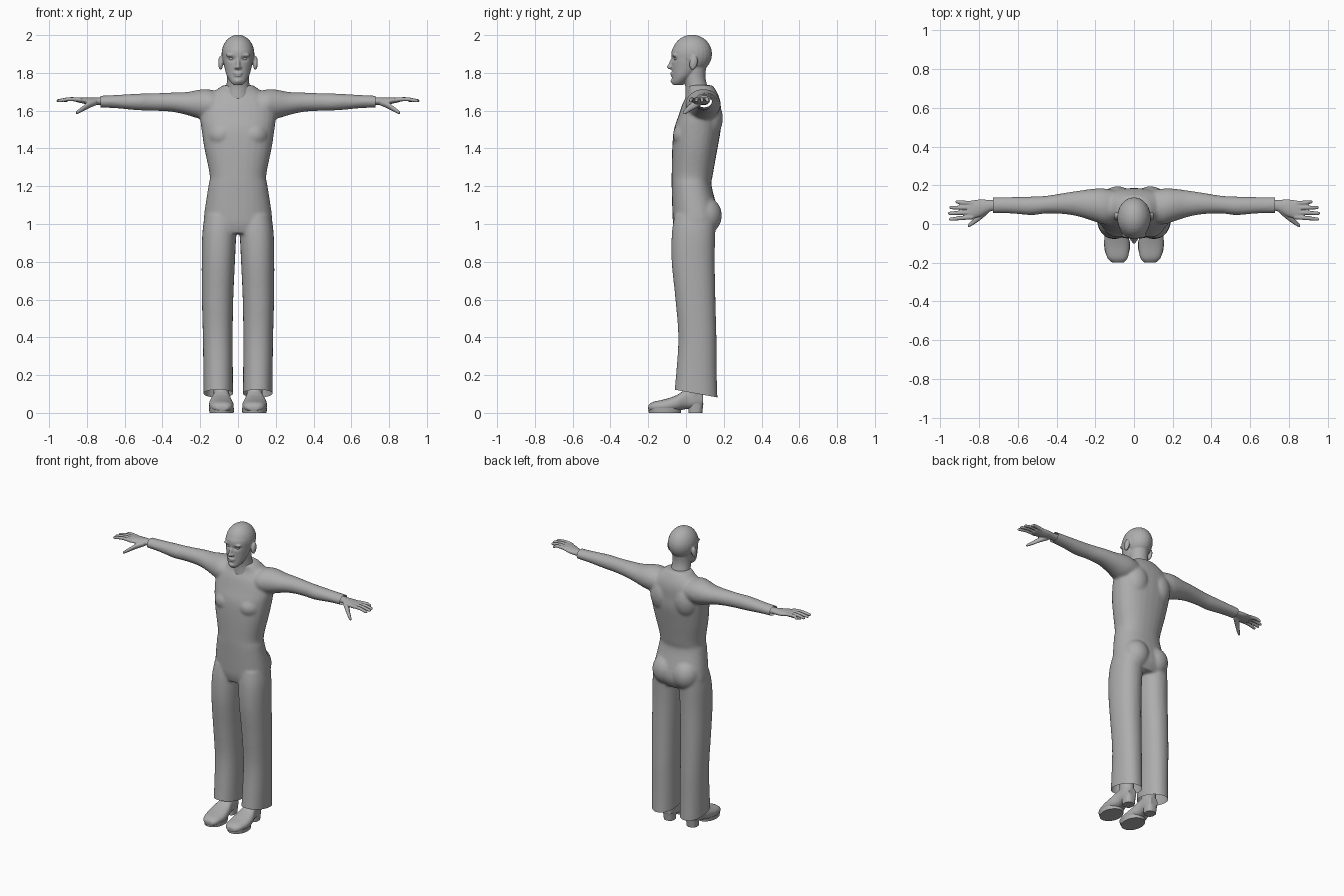
import bpy, bmesh, math
from mathutils import Vector, Matrix

cube = bpy.data.objects.get("Cube")
if cube:
    bpy.data.objects.remove(cube, do_unlink=True)

grey = bpy.data.materials.new("plain grey")
grey.use_nodes = True
COLOUR = (0.42, 0.42, 0.42, 1)
grey.diffuse_color = COLOUR
grey.node_tree.nodes["Principled BSDF"].inputs["Base Color"].default_value = COLOUR
SIDES = (1, -1)


def spline(secs, steps=5):
    """Smooth interpolation through the given cross-sections."""
    out = []
    for i in range(len(secs) - 1):
        p = [secs[max(i - 1, 0)], secs[i], secs[i + 1], secs[min(i + 2, len(secs) - 1)]]
        for k in range(steps):
            t = k / steps
            out.append([b + t / 2 * (c - a + t * (2*a - 5*b + 4*c - d + t * (3*(b - c) + d - a)))
                        for a, b, c, d in zip(*p)])
    return out + [list(secs[-1])]


def loft(bm, axis, secs, side=1, sides=28, power=2.0):
    """Closed tube; section = (position on axis, two centre coords, two radii)."""
    rings = []
    for a, b, c, rb, rc in spline(secs):
        ring = []
        for i in range(sides):
            t = math.tau * i / sides
            u, v = math.cos(t), math.sin(t)
            u = b + rb * math.copysign(abs(u) ** (2 / power), u)
            v = c + rc * math.copysign(abs(v) ** (2 / power), v)
            x, y, z = {"x": (a, u, v), "y": (u, a, v), "z": (u, v, a)}[axis]
            ring.append(bm.verts.new((x * side, y, z)))
        rings.append(ring)
    for r, q in zip(rings, rings[1:]):
        for i in range(sides):
            j = (i + 1) % sides
            bm.faces.new((r[i], r[j], q[j], q[i]))
    bm.faces.new(rings[0])
    bm.faces.new(rings[-1])


def blob(bm, centre, radii, tilt=0):
    m = Matrix.Translation(centre) @ Matrix.Rotation(tilt, 4, "X") @ Matrix.Diagonal((*radii, 1))
    bmesh.ops.create_uvsphere(bm, u_segments=24, v_segments=16, radius=1, matrix=m)


def finish(bm, name, voxel=0, smooth=4, cuts=(), sculpt=None):
    """Fuse overlapping volumes, then trim open ends with planes."""
    bmesh.ops.recalc_face_normals(bm, faces=bm.faces)
    me = bpy.data.meshes.new(name)
    bm.to_mesh(me)
    bm.free()
    ob = bpy.data.objects.new(name, me)
    bpy.context.collection.objects.link(ob)
    if voxel:
        mod = ob.modifiers.new("fuse", "REMESH")
        mod.mode, mod.voxel_size = "VOXEL", voxel
        mod = ob.modifiers.new("soften", "SMOOTH")
        mod.factor, mod.iterations = 0.5, smooth
        deps = bpy.context.evaluated_depsgraph_get()
        me = bpy.data.meshes.new_from_object(ob.evaluated_get(deps))
        ob.modifiers.clear()
        ob.data = me
    bm = bmesh.new()
    bm.from_mesh(me)
    for point, normal in cuts:
        bmesh.ops.bisect_plane(bm, geom=bm.verts[:] + bm.edges[:] + bm.faces[:],
                               plane_co=point, plane_no=normal, clear_outer=True)
    if sculpt:
        for v in bm.verts:
            sculpt(v)
    bm.to_mesh(me)
    bm.free()
    me.materials.clear()
    me.materials.append(grey)
    bpy.ops.object.select_all(action="DESELECT")
    ob.select_set(True)
    bpy.context.view_layer.objects.active = ob
    bpy.ops.object.shade_smooth_by_angle(angle=math.radians(50))
    return ob


# Clothed body: torso, sleeves and trousers in one skin
bm = bmesh.new()
loft(bm, "z", [(.95, 0, .045, .13, .10), (1.0, 0, .052, .178, .12), (1.06, 0, .05, .178, .122),
               (1.2, 0, .03, .157, .106), (1.26, 0, .033, .15, .109), (1.4, 0, .047, .178, .12),
               (1.5, 0, .06, .193, .124), (1.57, 0, .072, .2, .113), (1.64, 0, .083, .185, .10),
               (1.69, 0, .088, .14, .08), (1.735, 0, .075, .08, .066)], power=2.3)
for s in SIDES:
    blob(bm, (.075 * s, .1, 1.045), (.088, .09, .1))
    blob(bm, (.085 * s, .11, 1.56), (.09, .085, .12))
    blob(bm, (.085 * s, .03, 1.47), (.085, .1, .08))
    loft(bm, "z", [(1.05, .09, .05, .085, .11), (.95, .099, .04, .09, .115), (.8, .104, .038, .088, .114),
                   (.6, .108, .05, .083, .106), (.4, .107, .06, .079, .101), (.2, .105, .055, .078, .108),
                   (.03, .104, .049, .078, .12)], s, power=2.2)
    loft(bm, "x", [(.08, .09, 1.625, .08, .07), (.15, .09, 1.632, .093, .08), (.2, .097, 1.634, .086, .078),
                   (.27, .104, 1.638, .07, .061), (.35, .106, 1.645, .056, .051), (.45, .1, 1.646, .046, .046),
                   (.53, .094, 1.646, .048, .044), (.65, .097, 1.648, .042, .035), (.76, .097, 1.648, .041, .03)], s)
hem = ((0, .05, .103), (0, -.18, -1))
cuffs = [((.727 * s, 0, 0), (s, 0, 0)) for s in SIDES]
finish(bm, "clothed_body", .008, 8, [hem] + cuffs)

# Head and neck
bm = bmesh.new()
blob(bm, (0, .032, 1.9), (.087, .106, .102))
loft(bm, "z", [(1.735, 0, -.043, .022, .025), (1.75, 0, -.037, .038, .037), (1.78, 0, -.018, .057, .055),
               (1.82, 0, .002, .07, .077), (1.87, 0, .01, .079, .086), (1.92, 0, .015, .08, .09),
               (1.96, 0, .02, .062, .068)])
loft(bm, "z", [(1.66, 0, .07, .075, .075), (1.72, 0, .057, .063, .06), (1.78, 0, .045, .058, .058),
               (1.85, 0, .045, .06, .065)])
blob(bm, (0, -.078, 1.848), (.011, .013, .032), -.25)
blob(bm, (0, -.088, 1.832), (.012, .014, .011))
blob(bm, (0, -.071, 1.798), (.025, .013, .006))
blob(bm, (0, -.069, 1.786), (.021, .013, .006))
blob(bm, (0, -.062, 1.757), (.022, .02, .016))
for s in SIDES:
    blob(bm, (.012 * s, -.079, 1.828), (.009, .011, .008))
    blob(bm, (.034 * s, -.058, 1.894), (.03, .016, .01))
    blob(bm, (.092 * s, .04, 1.853), (.013, .021, .038), -.2)


def eye_sockets(v):
    if v.co.y < 0:
        d = ((abs(v.co.x) - .033) / .017) ** 2 + ((v.co.z - 1.874) / .011) ** 2
        v.co.y += .011 * math.exp(-d)


finish(bm, "head", .005, 3, sculpt=eye_sockets)

for s, label in zip(SIDES, ("left", "right")):
    # Eyes
    bm = bmesh.new()
    blob(bm, (.033 * s, -.051, 1.874), (.016, .013, .009))
    finish(bm, label + "_eye")

    # Hand with four fingers and a lowered thumb
    bm = bmesh.new()
    loft(bm, "x", [(.69, .097, 1.65, .028, .02), (.74, .095, 1.65, .029, .019), (.79, .084, 1.651, .043, .019),
                   (.835, .074, 1.656, .048, .015), (.86, .072, 1.658, .045, .011)], s)
    for base, tip, reach in ((.036, .025, .955), (.06, .055, .96), (.084, .085, .953), (.107, .114, .922)):
        mid = (base + tip) / 2
        loft(bm, "x", [(.83, base, 1.657, .012, .012), (.89, mid, 1.661, .0105, .0105),
                       (reach - .01, tip, 1.653, .009, .009), (reach, tip, 1.651, .005, .005)], s, 14)
    loft(bm, "x", [(.75, .075, 1.645, .018, .016), (.79, .045, 1.63, .022, .018), (.825, .014, 1.608, .016, .014),
                   (.85, -.005, 1.592, .011, .01), (.858, -.01, 1.588, .006, .006)], s, 14)
    finish(bm, label + "_hand", .004, 2)

    # Shoe upper and ankle
    bm = bmesh.new()
    loft(bm, "y", [(-.2, .083, .026, .028, .014), (-.175, .085, .032, .053, .026), (-.11, .088, .038, .066, .035),
                   (-.05, .09, .052, .06, .042), (0, .088, .072, .046, .052), (.05, .086, .075, .041, .053),
                   (.09, .085, .068, .03, .035)], s, power=2.4)
    loft(bm, "z", [(.06, .087, .035, .04, .05), (.12, .088, .035, .042, .05), (.22, .09, .045, .042, .045)], s)
    finish(bm, label + "_shoe", .006, 3)

    # Sole and heel block
    bm = bmesh.new()
    loft(bm, "z", [(0, .087, -.112, .064, .085), (.025, .087, -.112, .067, .088)], s)
    loft(bm, "z", [(0, .086, .05, .034, .036), (.05, .086, .052, .038, .04)], s, power=2.6)
    finish(bm, label + "_sole")
